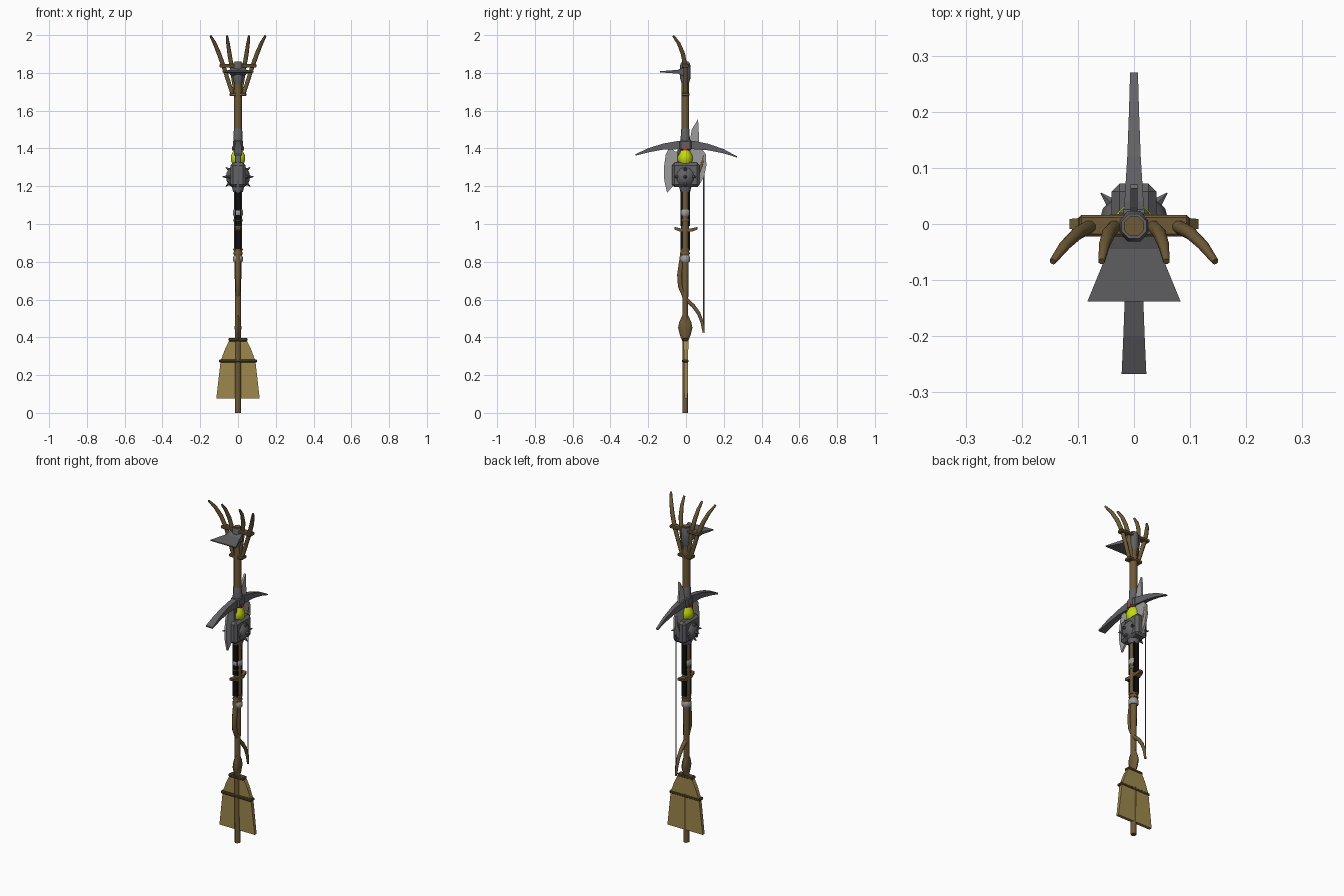
import bpy, bmesh, math
from mathutils import Vector, Matrix

if "Cube" in bpy.data.objects:
    bpy.data.objects.remove(bpy.data.objects["Cube"])


def srgb(r, g, b):
    return tuple((c / 255 / 12.92) if c < 10 else ((c / 255 + 0.055) / 1.055) ** 2.4 for c in (r, g, b)) + (1,)


def mat(name, *rgb):
    m = bpy.data.materials.new(name)
    m.diffuse_color = srgb(*rgb)
    m.use_nodes = True
    m.node_tree.nodes["Principled BSDF"].inputs["Base Color"].default_value = m.diffuse_color
    return m


WOOD = mat("wood", 110, 90, 54)
DARK = mat("dark wood", 86, 70, 44)
STRAW = mat("straw", 158, 136, 76)
IRON = mat("iron", 98, 98, 102)
STEEL = mat("steel", 156, 156, 158)
GREEN = mat("lime", 196, 218, 12)
RED = mat("red", 190, 60, 30)
BLACK = mat("black", 14, 14, 14)


def finish(name, bm, material, smooth=False):
    bmesh.ops.recalc_face_normals(bm, faces=bm.faces)
    me = bpy.data.meshes.new(name)
    bm.to_mesh(me)
    bm.free()
    me.materials.append(material)
    ob = bpy.data.objects.new(name, me)
    bpy.context.collection.objects.link(ob)
    if smooth:
        bpy.context.view_layer.objects.active = ob
        ob.select_set(True)
        bpy.ops.object.shade_smooth_by_angle(angle=math.radians(50))
        ob.select_set(False)
    return ob


def loft(name, rings, material, smooth=False):
    """Skin a list of equal-length vertex rings and cap both ends."""
    bm = bmesh.new()
    vs = [[bm.verts.new(p) for p in r] for r in rings]
    n = len(vs[0])
    for a, b in zip(vs, vs[1:]):
        for i in range(n):
            bm.faces.new((a[i], a[(i + 1) % n], b[(i + 1) % n], b[i]))
    bm.faces.new(vs[0])
    bm.faces.new(vs[-1])
    return finish(name, bm, material, smooth)


def tube(name, pts, radii, material, sides=8, squash=1.0):
    """Tapered tube through points; squash scales its x thickness."""
    pts = [Vector(p) for p in pts]
    rings = []
    for i, p in enumerate(pts):
        t = (pts[min(i + 1, len(pts) - 1)] - pts[max(i - 1, 0)]).normalized()
        ref = Vector((1, 0, 0)) if abs(t.x) < 0.8 else Vector((0, 0, 1))
        v = t.cross(ref).normalized()
        u = v.cross(t)
        ang = [2 * math.pi * (k + 0.5) / sides for k in range(sides)]
        rings.append([p + radii[i] * (u * math.cos(a) * squash + v * math.sin(a)) for a in ang])
    return loft(name, rings, material, True)


def post(name, profile, material, sides=8, y=-0.004, squash=1.0):
    """Vertical turned part from (z, radius) pairs."""
    return tube(name, [(0, y, z) for z, r in profile], [r for z, r in profile], material, sides, squash)


def box(name, lo, hi, material, bevel=0.0):
    bm = bmesh.new()
    lo, hi = Vector(lo), Vector(hi)
    bmesh.ops.create_cube(bm, size=1, matrix=Matrix.Translation((lo + hi) / 2) @ Matrix.Diagonal((*(hi - lo), 1)))
    if bevel:
        bmesh.ops.bevel(bm, geom=bm.edges[:], offset=bevel, segments=1, affect='EDGES')
    return finish(name, bm, material)


# Shared shaft
post("lower_shaft", [(0, .016), (.6, .017), (.8, .02)], WOOD)
post("upper_shaft", [(.8, .022), (1.2, .023), (1.7, .022), (1.75, .021), (1.86, .019)], WOOD)
post("shaft_knob", [(.385, .017), (.41, .028), (.45, .038), (.48, .032), (.515, .017)], WOOD, 10, -.004, .5)

# Broom head and bindings
loft("broom_head", [[(-w, -t, z), (w, -t, z), (w, t, z), (-w, t, z)] for z, w, t in
     ((.075, .115, .009), (.275, .092, .011), (.34, .068, .012), (.39, .043, .012))], STRAW)
box("broom_lower_binding", (-.1, -.021, .267), (.1, .014, .283), DARK, .004)
box("broom_upper_binding", (-.05, -.021, .379), (.05, .014, .396), DARK, .004)

# Bow, mirrored about its grip height
half = [(-.01, .90), (-.02, .82), (-.034, .73), (-.03, .67), (0, .60), (.04, .565), (.068, .525), (.085, .48), (.094, .425)]
rad = [.015, .015, .014, .014, .013, .011, .010, .009, .006]
for label, s in (("lower", 1), ("upper", -1)):
    tube(label + "_bow_limb", [(0, y if s > 0 else max(y, -.012), .9 + s * (z - .9)) for y, z in half], rad, WOOD)
tube("bow_string", [(0, .094, .425), (0, .094, 1.375)], [.003, .003], IRON, 5)

# Sword grip, guard and bands
box("sword_grip", (-.015, -.029, .865), (.015, .022, .96), BLACK)
box("sword_blade_strip", (-.015, -.029, .99), (.015, .022, 1.19), BLACK)
loft("sword_guard", [[(-w, y, z - h), (w, y, z - h), (w, y, z + h), (-w, y, z + h)] for y, w, z, h in
     ((-.062, .012, .978, .007), (-.03, .018, .968, .009), (.03, .018, .968, .009), (.062, .012, .978, .007))], WOOD)
for i, z in enumerate((.815, 1.06)):
    post("steel_band_%d" % i, [(z - .017, .024), (z - .01, .028), (z + .01, .028), (z + .017, .024)], STEEL, 8)
for i, z in enumerate((.845, .865, 1.02)):
    post("wooden_ring_%d" % i, [(z - .006, .025), (z, .028), (z + .006, .025)], WOOD, 8)

# Double axe blades
blades = {
    "front_axe_blade": [(-.1, 1.165), (-.115, 1.23), (-.117, 1.3), (-.107, 1.37), (-.085, 1.41),
                        (-.06, 1.385), (0, 1.38), (0, 1.26), (-.06, 1.21)],
    "back_axe_blade": [(.072, 1.21), (.095, 1.25), (.108, 1.31), (.105, 1.37), (.08, 1.4), (0, 1.38), (0, 1.25)],
    "spear_blade": [(.064, 1.555), (.03, 1.5), (.018, 1.42), (.02, 1.3), (.06, 1.3), (.07, 1.44)],
}
for name, poly in blades.items():
    loft(name, [[(x, y, z) for y, z in poly] for x in (-.006, .006)], STEEL)
post("axe_socket", [(1.38, .026), (1.44, .027), (1.5, .024), (1.52, .018)], IRON, 8)

# Maul block and spiked mace ball
box("maul_head", (-.04, -.075, 1.195), (.04, .072, 1.325), IRON, .014)
bm = bmesh.new()
C = Vector((0, -.004, 1.25))
bmesh.ops.create_uvsphere(bm, u_segments=12, v_segments=8, radius=.064, matrix=Matrix.Translation(C))
finish("mace_ball", bm, IRON, True)
n = 0
for lat, count, off in ((0, 8, 0), (38, 6, 0), (-38, 6, 0)):
    for k in range(count):
        a, e = math.tau * k / count + off, math.radians(lat)
        d = Vector((math.cos(a) * math.cos(e), math.sin(a) * math.cos(e), math.sin(e)))
        tube("mace_spike_%d" % n, [C + d * .055, C + d * .084], [.012, .001], IRON, 6)
        n += 1
post("mace_neck", [(1.17, .028), (1.2, .036), (1.31, .036), (1.34, .026)], IRON, 8)

# Lime collar with front plate and red gem
post("lime_collar", [(1.315, .03), (1.335, .041), (1.36, .041), (1.39, .026)], GREEN, 8)
box("collar_plate", (-.016, -.046, 1.31), (.016, -.028, 1.42), IRON, .004)
for s in (-1, 1):
    box("red_gem_%s" % ("left" if s < 0 else "right"), (s * .024, -.014, 1.39), (s * .031, .006, 1.41), RED)

# Pickaxe head: broad chisel in front, narrow spike behind
pick = [(-.267, 1.366, .022, .004), (-.2, 1.39, .019, .011), (-.12, 1.41, .016, .016), (-.04, 1.418, .017, .022),
        (.04, 1.418, .017, .022), (.12, 1.407, .012, .017), (.2, 1.385, .009, .011), (.27, 1.355, .007, .003)]
loft("pickaxe_head", [[(-w, y, z - h), (w, y, z - h), (w, y, z + h), (-w, y, z + h)] for y, z, w, h in pick], IRON)
box("pickaxe_eye", (-.027, -.034, 1.39), (.027, .028, 1.446), IRON, .008)

# Hoe socket and blade
post("hoe_socket", [(1.745, .022), (1.77, .029), (1.84, .029), (1.855, .024)], IRON, 8)
loft("hoe_blade", [[(-w, y, z - h), (w, y, z - h), (w, y, z + h), (-w, y, z + h)] for y, w, z, h in
     ((-.138, .083, 1.806, .003), (-.045, .045, 1.806, .010), (0, .034, 1.806, .028))], IRON)

# Pitchfork tines, crossbar and binding
tines = {"outer": [(.03, 1.69), (.075, 1.83), (.1, 1.9), (.123, 1.955), (.145, 1.996)],
         "inner": [(.013, 1.69), (.033, 1.83), (.045, 1.9), (.053, 1.955), (.058, 1.996)]}
for label, pts in tines.items():
    for side, s in (("left", -1), ("right", 1)):
        ys = (-.003, -.003, -.016, -.038, -.067)
        tube("%s_tine_%s" % (label, side), [(s * x, y, z) for (x, z), y in zip(pts, ys)],
             [.011, .012, .012, .010, .006], WOOD)
box("fork_crossbar", (-.098, -.022, 1.828), (.098, .016, 1.846), WOOD, .004)
box("fork_binding", (-.045, -.024, 1.677), (.045, .018, 1.694), WOOD, .004)
